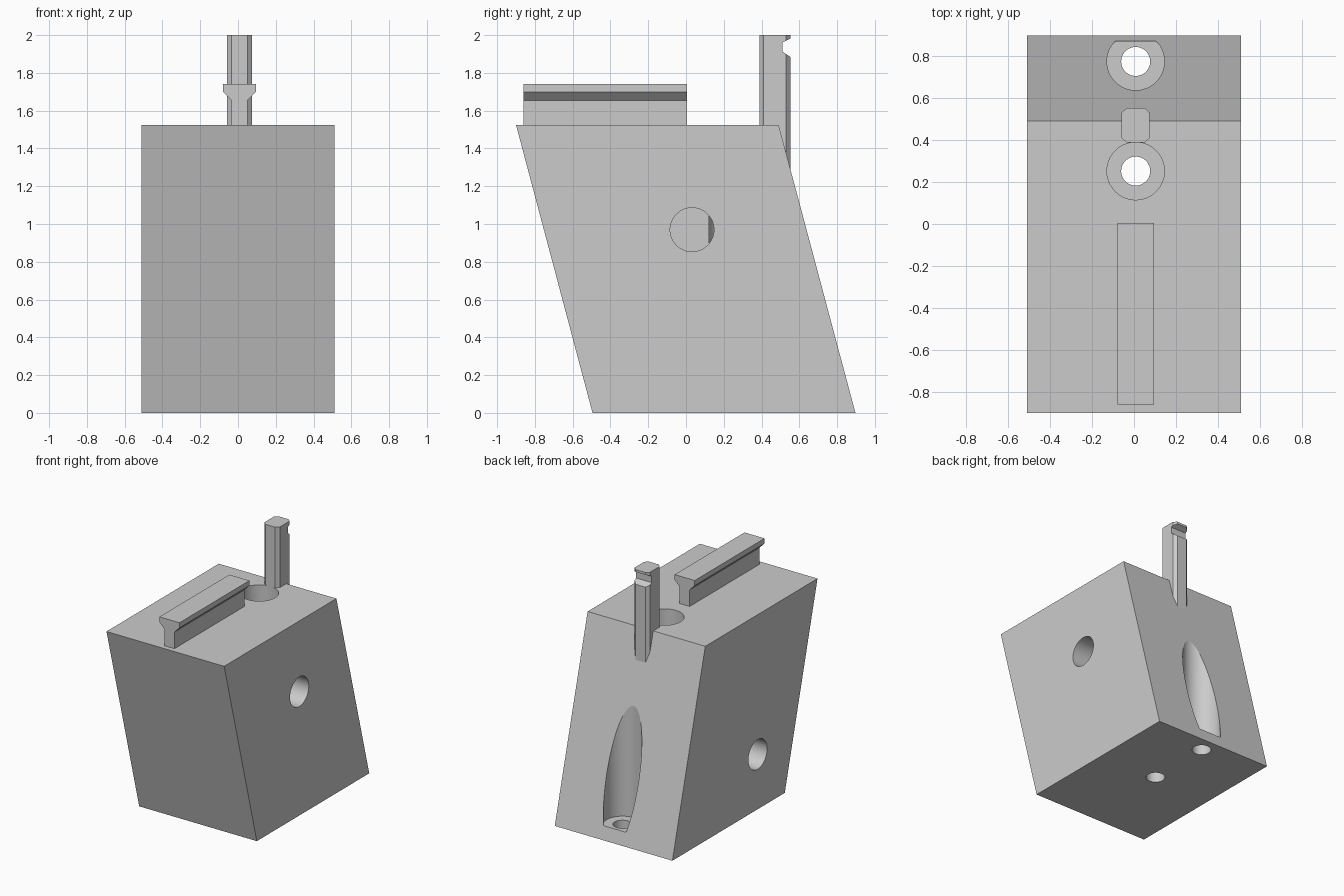
import bpy, bmesh, math
from mathutils import Matrix

cube = bpy.data.objects.get("Cube")
if cube:
    bpy.data.objects.remove(cube, do_unlink=True)

# Single grey material
grey = bpy.data.materials.new("plain grey")
grey.use_nodes = True
COLOUR = (0.6, 0.6, 0.6, 1)
grey.diffuse_color = COLOUR
grey.node_tree.nodes["Principled BSDF"].inputs["Base Color"].default_value = COLOUR

MID = 0.008  # x centre of the rail, post and bolt holes


def finish(name, bm):
    bmesh.ops.recalc_face_normals(bm, faces=bm.faces)
    mesh = bpy.data.meshes.new(name)
    bm.to_mesh(mesh)
    bm.free()
    mesh.materials.append(grey)
    obj = bpy.data.objects.new(name, mesh)
    bpy.context.collection.objects.link(obj)
    return obj


def prism(name, profile, axis, start, end):
    """Extrude a 2D profile along an axis."""
    place = {"X": lambda a, b: (start, a, b),
             "Y": lambda a, b: (a, start, b),
             "Z": lambda a, b: (a, b, start)}[axis]
    bm = bmesh.new()
    face = bm.faces.new([bm.verts.new(place(a, b)) for a, b in profile])
    new = bmesh.ops.extrude_face_region(bm, geom=[face])["geom"]
    shift = [end - start if axis == k else 0 for k in "XYZ"]
    bmesh.ops.translate(bm, vec=shift,
                        verts=[g for g in new if isinstance(g, bmesh.types.BMVert)])
    return finish(name, bm)


def cylinder(name, centre, radius, length, axis="Z"):
    turn = Matrix.Rotation(math.pi / 2, 4, "Y") if axis == "X" else Matrix()
    bm = bmesh.new()
    bmesh.ops.create_cone(bm, cap_ends=True, segments=64, radius1=radius,
                          radius2=radius, depth=length,
                          matrix=Matrix.Translation(centre) @ turn)
    return finish(name, bm)


def cut(target, cutter):
    cutter.hide_render = True
    mod = target.modifiers.new("cut", "BOOLEAN")
    mod.operation = "DIFFERENCE"
    mod.solver = "EXACT"
    mod.object = cutter
    bpy.ops.object.select_all(action="DESELECT")
    bpy.context.view_layer.objects.active = target
    target.select_set(True)
    bpy.ops.object.modifier_apply(modifier=mod.name)
    bpy.data.objects.remove(cutter, do_unlink=True)


# Slanted block
TOP = 1.525
block = prism("slanted_block",
              [(-0.495, 0), (0.897, 0), (0.49, TOP), (-0.9, TOP)], "X", -0.51, 0.51)

# Two vertical bolt holes with deep counterbores
FLOOR = 0.1
for y in (0.252, 0.774):
    cut(block, cylinder("counterbore", (MID, y, FLOOR + 1), 0.137, 2))
    cut(block, cylinder("bolt_hole", (MID, y, 0), 0.069, 1))

# Blind side sockets, one on each side
cut(block, cylinder("left_socket", (0.55, 0.032, 0.97), 0.116, 1, "X"))
cut(block, cylinder("right_socket", (-0.55, -0.16, 0.43), 0.116, 1, "X"))

bpy.ops.object.select_all(action="DESELECT")
block.select_set(True)
bpy.context.view_layer.objects.active = block
bpy.ops.object.shade_smooth_by_angle(angle=math.radians(12))

# T-shaped rail on top
half = [(0.043, TOP), (0.043, 1.655), (0.087, 1.70), (0.087, 1.74)]
rail = [(MID + x, z) for x, z in half] + [(MID - x, z) for x, z in reversed(half)]
prism("top_rail", rail, "Y", -0.86, 0.005)

# Chamfered post, sunk into the block
FRONT, BACK, CH = 0.388, 0.552, 0.022
half = [(0.043, FRONT), (0.067, FRONT + CH), (0.067, BACK - CH), (0.043, BACK)]
outline = [(MID + x, y) for x, y in half] + [(MID - x, y) for x, y in reversed(half)]
post = prism("latch_post", outline, "Z", 1.2, 2)

# Catch notch in the back of the post
cut(post, prism("notch", [(0.6, 1.99), (0.552, 1.982), (0.512, 1.962),
                          (0.512, 1.912), (0.552, 1.885), (0.6, 1.87)],
                "X", -0.2, 0.2))
